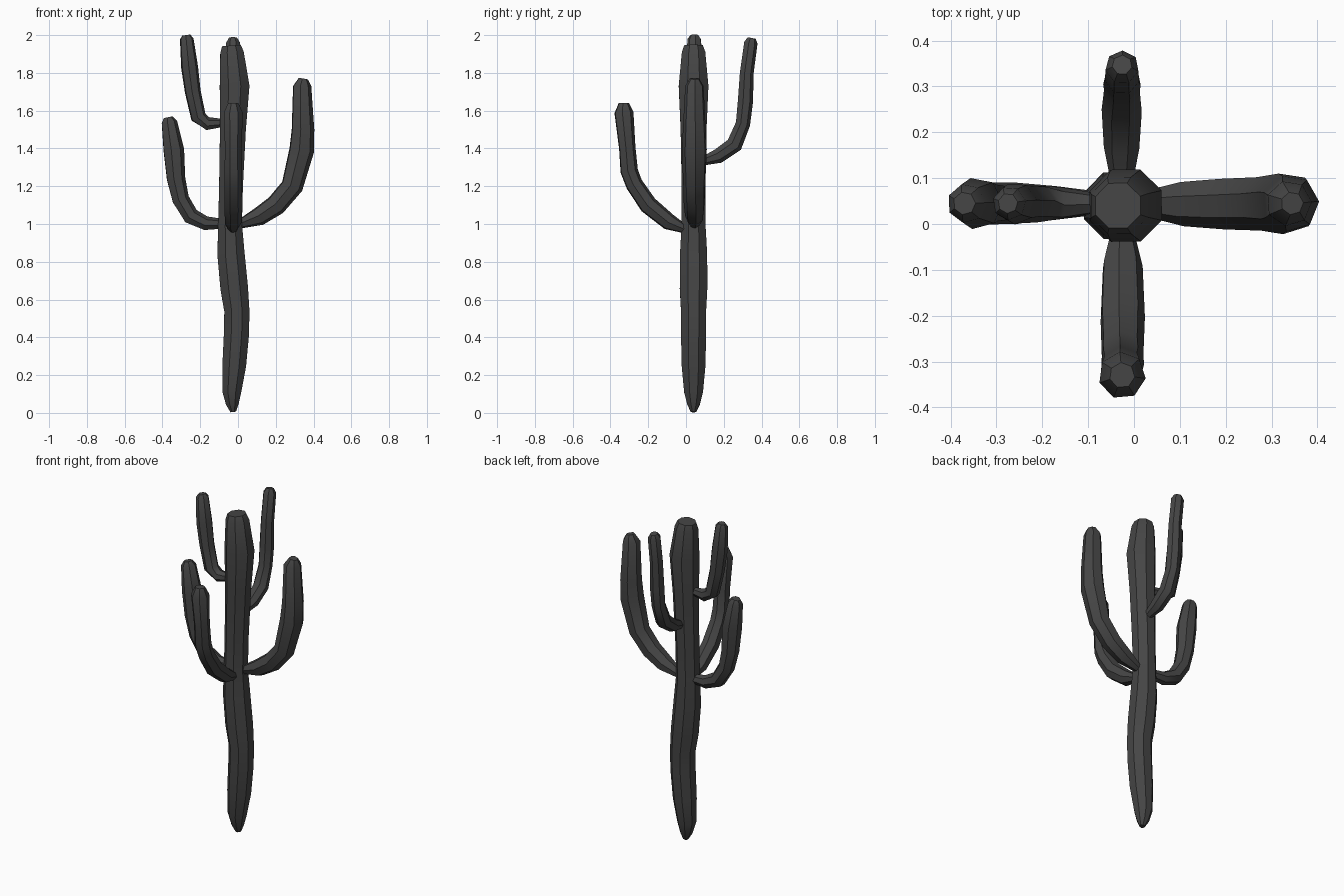
import bpy, bmesh, math
from mathutils import Vector

old = bpy.data.objects.get("Cube")
if old:
    bpy.data.objects.remove(old, do_unlink=True)

skin = bpy.data.materials.new("charcoal_skin")
skin.use_nodes = True
colour = (0.06, 0.06, 0.06, 1)
skin.diffuse_color = colour
skin.node_tree.nodes["Principled BSDF"].inputs["Base Color"].default_value = colour


def tube(name, path, sides=8):
    """Closed tube through (position, radius) pairs."""
    bm = bmesh.new()
    points = [Vector(p) for p, r in path]
    rings, frame = [], None
    for i, (p, r) in enumerate(path):
        tangent = (points[min(i + 1, len(points) - 1)] - points[max(i - 1, 0)]).normalized()
        if frame is None:
            frame = tangent.orthogonal()
        frame = (frame - tangent * frame.dot(tangent)).normalized()
        side = tangent.cross(frame)
        ring = []
        for k in range(sides):
            a = math.tau * (k + 0.5) / sides
            ring.append(bm.verts.new(points[i] + r * (frame * math.cos(a) + side * math.sin(a))))
        rings.append(ring)
    for low, high in zip(rings, rings[1:]):
        for k in range(sides):
            n = (k + 1) % sides
            bm.faces.new((low[k], low[n], high[n], high[k]))
    bm.faces.new(rings[0][::-1])
    bm.faces.new(rings[-1])
    bmesh.ops.recalc_face_normals(bm, faces=bm.faces[:])
    mesh = bpy.data.meshes.new(name)
    bm.to_mesh(mesh)
    bm.free()
    mesh.materials.append(skin)
    obj = bpy.data.objects.new(name, mesh)
    bpy.context.collection.objects.link(obj)
    bpy.ops.object.select_all(action='DESELECT')
    obj.select_set(True)
    bpy.context.view_layer.objects.active = obj
    bpy.ops.object.shade_smooth_by_angle(angle=math.radians(40))


# Trunk: x, z, radius
trunk = [(-.025, .005, .016), (-.03, .045, .036), (-.033, .11, .054), (-.02, .25, .068),
         (-.008, .42, .072), (-.006, .54, .072), (-.02, .66, .079), (-.037, .84, .078),
         (-.042, 1.0, .068), (-.037, 1.2, .068), (-.027, 1.5, .074), (-.018, 1.73, .085),
         (-.032, 1.91, .067), (-.035, 1.945, .053)]
tube("trunk", [((x, .04, z), r) for x, z, r in trunk])

# Arms along x: distance, height, radius
side_arms = {
    "left_arm": [(.01, 1.0, .025), (.11, 1.04, .05), (.2, 1.1, .057), (.285, 1.2, .06),
                 (.335, 1.39, .068), (.342, 1.5, .062), (.338, 1.73, .05), (.345, 1.77, .025)],
    "right_lower_arm": [(-.07, 1.0, .025), (-.17, 1.003, .038), (-.25, 1.04, .046),
                        (-.305, 1.13, .047), (-.33, 1.24, .051), (-.342, 1.39, .057),
                        (-.365, 1.54, .043), (-.37, 1.565, .025)],
    "right_upper_arm": [(-.08, 1.535, .022), (-.16, 1.53, .036), (-.21, 1.565, .042),
                        (-.24, 1.7, .043), (-.257, 1.83, .046), (-.272, 1.98, .037),
                        (-.275, 2.0, .022)],
}
for name, path in side_arms.items():
    tube(name, [((x, .045, z), r) for x, z, r in path], 7)

# Arms along y: distance, height, radius
depth_arms = {
    "front_arm": [(.0, .97, .022), (-.09, 1.01, .045), (-.2, 1.1, .05), (-.275, 1.21, .047),
                  (-.302, 1.28, .048), (-.312, 1.4, .045), (-.33, 1.59, .052), (-.33, 1.64, .028)],
    "back_arm": [(.08, 1.33, .022), (.17, 1.36, .04), (.255, 1.42, .045), (.3, 1.53, .04),
                 (.313, 1.65, .042), (.32, 1.8, .038), (.342, 1.96, .037), (.347, 1.985, .022)],
}
for name, path in depth_arms.items():
    tube(name, [((-.026, y, z), r) for y, z, r in path], 7)
